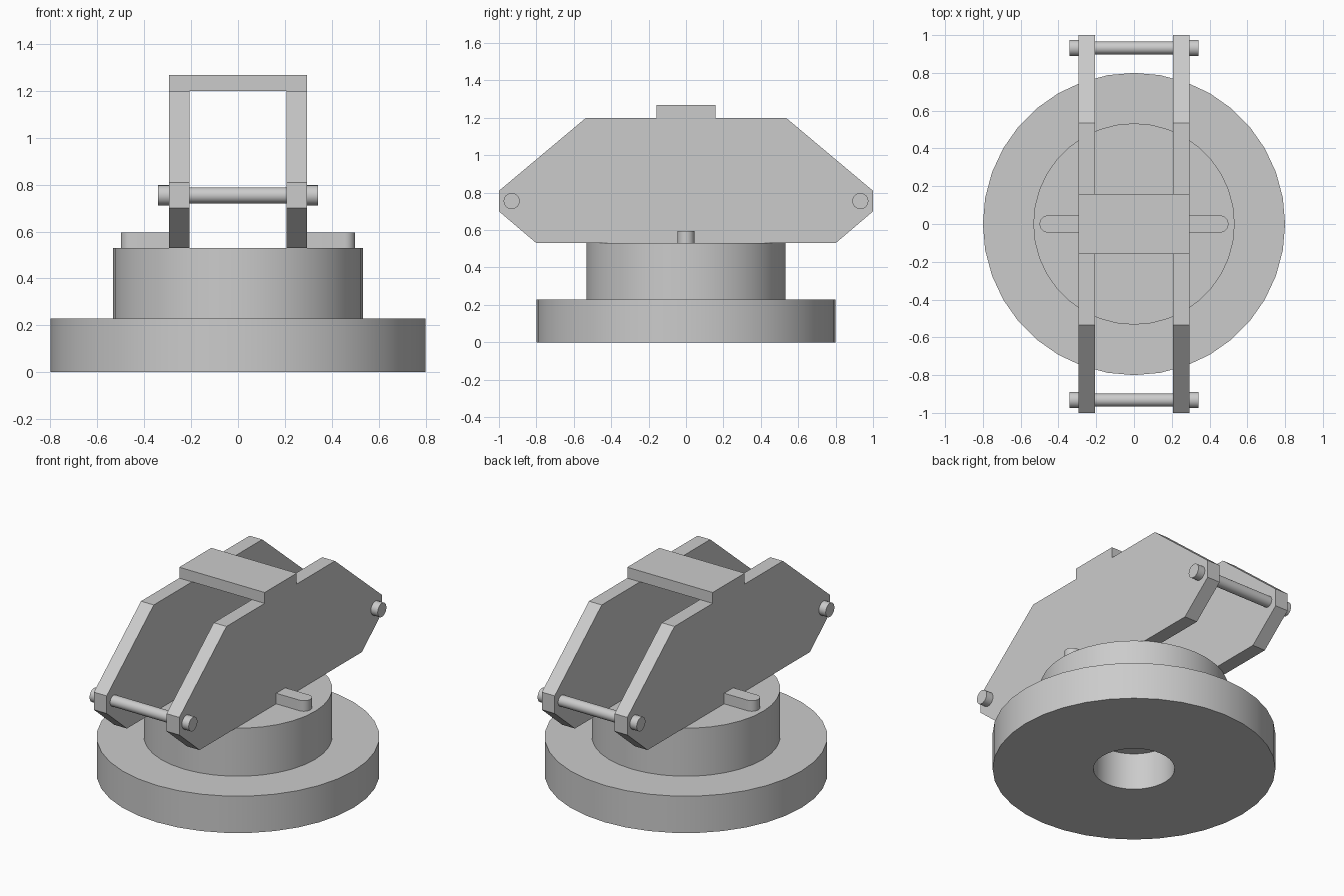
import bpy, bmesh, math

cube = bpy.data.objects.get("Cube")
if cube:
    bpy.data.objects.remove(cube)

grey = bpy.data.materials.new("plain_grey")
grey.use_nodes = True
grey.diffuse_color = (0.6, 0.6, 0.6, 1)
grey.node_tree.nodes["Principled BSDF"].inputs["Base Color"].default_value = (0.6, 0.6, 0.6, 1)


def finish(name, bm, smooth=False):
    bmesh.ops.recalc_face_normals(bm, faces=bm.faces)
    mesh = bpy.data.meshes.new(name)
    bm.to_mesh(mesh)
    bm.free()
    mesh.materials.append(grey)
    obj = bpy.data.objects.new(name, mesh)
    bpy.context.collection.objects.link(obj)
    if smooth:
        bpy.ops.object.select_all(action='DESELECT')
        obj.select_set(True)
        bpy.context.view_layer.objects.active = obj
        bpy.ops.object.shade_smooth_by_angle(angle=math.radians(35))
    return obj


def prism(name, points, offset, smooth=False):
    """Extrude a closed outline along an offset."""
    bm = bmesh.new()
    face = bm.faces.new([bm.verts.new(p) for p in points])
    top = bmesh.ops.extrude_face_region(bm, geom=[face], use_keep_orig=True)
    verts = [v for v in top["geom"] if isinstance(v, bmesh.types.BMVert)]
    bmesh.ops.translate(bm, verts=verts, vec=offset)
    return finish(name, bm, smooth)


def circle(r, n):
    return [(r * math.cos(math.tau * i / n), r * math.sin(math.tau * i / n)) for i in range(n)]


def x_cylinder(name, r, x0, x1, y, z, n=24):
    points = [(x0, y + a, z + b) for a, b in circle(r, n)]
    return prism(name, points, (x1 - x0, 0, 0), True)


# Base ring with a central bore
SIDES = 36
BASE_TOP, HUB_TOP = 0.23, 0.53
bm = bmesh.new()
loops = [[bm.verts.new((x, y, z)) for x, y in circle(r, SIDES)]
         for r, z in ((0.8, 0), (0.8, BASE_TOP), (0.23, BASE_TOP), (0.23, 0))]
for k in range(4):
    a, b = loops[k], loops[(k + 1) % 4]
    for i in range(SIDES):
        j = (i + 1) % SIDES
        bm.faces.new((a[i], a[j], b[j], b[i]))
finish("base_ring", bm, True)

# Hub drum
prism("hub", [(x, y, BASE_TOP) for x, y in circle(0.533, SIDES)],
      (0, 0, HUB_TOP - BASE_TOP), True)

# Side plates, locating keys and pin heads, on both sides
half = [(0.8, HUB_TOP), (1, 0.7), (1, 0.81), (0.535, 1.2)]
outline = half + [(-y, z) for y, z in reversed(half)]
INNER, OUTER = 0.207, 0.295
PIN_Y, PIN_Z = 0.932, 0.755
for side, s in (("left", 1), ("right", -1)):
    prism(side + "_plate", [(s * INNER, y, z) for y, z in outline],
          (s * (OUTER - INNER), 0, 0))
    r = 0.045
    arc = [math.pi * (i / 12 - 0.5) for i in range(13)]
    key = [(s * 0.25, -r)] + [(s * (0.5 - r + r * math.cos(t)), r * math.sin(t)) for t in arc]
    key.append((s * 0.25, r))
    prism(side + "_key", [(x, y, HUB_TOP) for x, y in key], (0, 0, 0.066), True)
    for end, e in (("back", 1), ("front", -1)):
        x_cylinder(f"{side}_{end}_pin_head", 0.043, s * OUTER, s * 0.342, e * PIN_Y, PIN_Z)

# Cross rods between the plates
for end, e in (("back", 1), ("front", -1)):
    x_cylinder(end + "_rod", 0.034, -INNER, INNER, e * PIN_Y, PIN_Z)

# Bridge plate on top
prism("bridge_plate", [(-OUTER, -0.158, 1.2), (OUTER, -0.158, 1.2),
                       (OUTER, 0.158, 1.2), (-OUTER, 0.158, 1.2)], (0, 0, 0.068))
